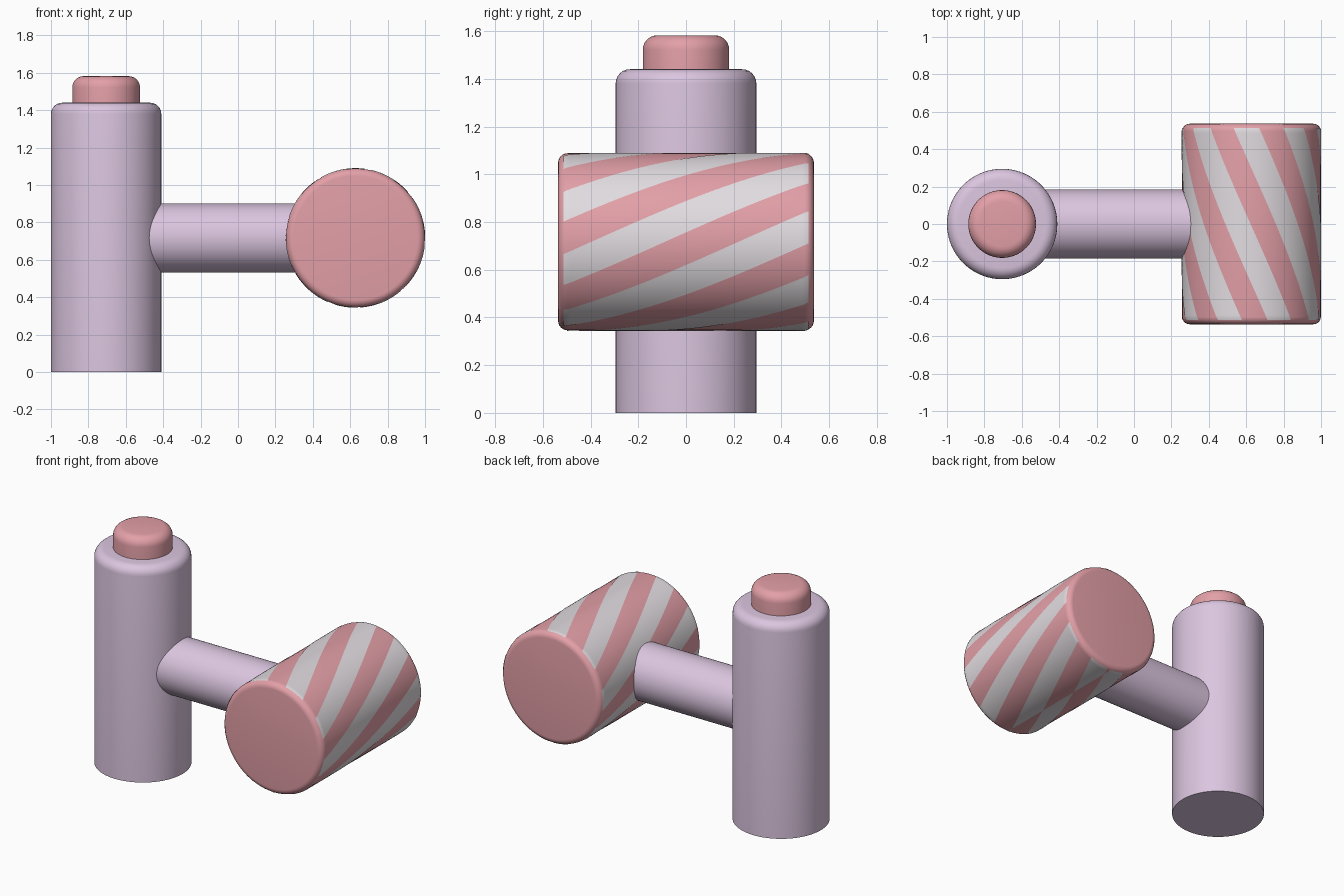
import bpy, bmesh, math
from mathutils import Matrix, Vector

if "Cube" in bpy.data.objects:
    bpy.data.objects.remove(bpy.data.objects["Cube"])


def material(name, rgb):
    m = bpy.data.materials.new(name)
    m.diffuse_color = (*rgb, 1)
    m.use_nodes = True
    m.node_tree.nodes["Principled BSDF"].inputs["Base Color"].default_value = m.diffuse_color
    return m


LAVENDER = material("lavender", (0.71, 0.56, 0.74))
PINK = material("rose_pink", (0.77, 0.35, 0.39))
WHITE = material("soft_white", (0.76, 0.72, 0.75))


def finish(bm, name, mat):
    me = bpy.data.meshes.new(name)
    bm.to_mesh(me)
    bm.free()
    ob = bpy.data.objects.new(name, me)
    bpy.context.collection.objects.link(ob)
    me.materials.append(mat)
    bpy.ops.object.select_all(action='DESELECT')
    ob.select_set(True)
    bpy.context.view_layer.objects.active = ob
    bpy.ops.object.shade_smooth_by_angle(angle=math.radians(35))
    return ob


def cylinder(name, start, end, r, mat, bevel_start=0.0, bevel_end=0.0, segs=96):
    """Cylinder between two points, with either rim optionally rounded."""
    a, b = Vector(start), Vector(end)
    axis = b - a
    bm = bmesh.new()
    bmesh.ops.create_cone(bm, cap_ends=True, segments=segs, radius1=r,
                          radius2=r, depth=axis.length)
    for side, width in ((-1, bevel_start), (1, bevel_end)):
        if width:
            rim = [e for e in bm.edges
                   if all(v.co.z * side > axis.length / 2 - 1e-4 for v in e.verts)]
            bmesh.ops.bevel(bm, geom=rim, offset=width, segments=6,
                            profile=0.5, affect='EDGES')
    rot = axis.to_track_quat('Z', 'Y').to_matrix().to_4x4()
    bmesh.ops.transform(bm, matrix=Matrix.Translation((a + b) / 2) @ rot, verts=bm.verts)
    return finish(bm, name, mat)


# Upright post, button on top, cross arm
BX = -0.705
AZ = 0.717
cylinder("post", (BX, 0, 0), (BX, 0, 1.44), 0.295, LAVENDER, bevel_end=0.06)
cylinder("top_button", (BX, 0, 1.38), (BX, 0, 1.582), 0.181, PINK, bevel_end=0.06)
cylinder("cross_arm", (BX, 0, AZ), (0.6, 0, AZ), 0.184, LAVENDER)

# Drum lying along y
DX, R, HALF, BEV = 0.628, 0.371, 0.536, 0.04
cylinder("drum", (DX, -HALF, AZ), (DX, HALF, AZ), R, PINK, BEV, BEV)

# Spiral stripes: thin skins following the drum, broken at a seam underneath
PERIOD, WIDTH, TWIST, PHASE = 360 / 8.5, 21.2, 68.7, 59.0
SEAM_LO, SEAM_HI, END = -90.0, 270.0, 0.513
ROWS, COLS = 80, 8


def skin_point(y, deg):
    d = max(0.0, abs(y) - (HALF - BEV))
    r = R + 0.002 - (BEV - math.sqrt(BEV * BEV - d * d))
    t = math.radians(deg)
    return (DX + r * math.cos(t), y, AZ + r * math.sin(t))


bm = bmesh.new()
for k in range(-6, 8):
    previous = None
    for i in range(ROWS + 1):
        y = -END + 2 * END * i / ROWS
        centre = PHASE + k * PERIOD + TWIST * y
        lo = max(SEAM_LO, centre - WIDTH / 2)
        hi = min(SEAM_HI, centre + WIDTH / 2)
        row = None
        if hi - lo > 0.05:
            row = [bm.verts.new(skin_point(y, lo + (hi - lo) * j / COLS))
                   for j in range(COLS + 1)]
        if row and previous:
            for j in range(COLS):
                bm.faces.new((previous[j], previous[j + 1], row[j + 1], row[j]))
        previous = row
bmesh.ops.delete(bm, geom=[v for v in bm.verts if not v.link_faces], context='VERTS')
# Face every stripe outwards from the drum axis
for f in bm.faces:
    f.normal_update()
    c = f.calc_center_median()
    if f.normal.dot(Vector((c.x - DX, 0, c.z - AZ))) < 0:
        f.normal_flip()
finish(bm, "spiral_stripes", WHITE)
